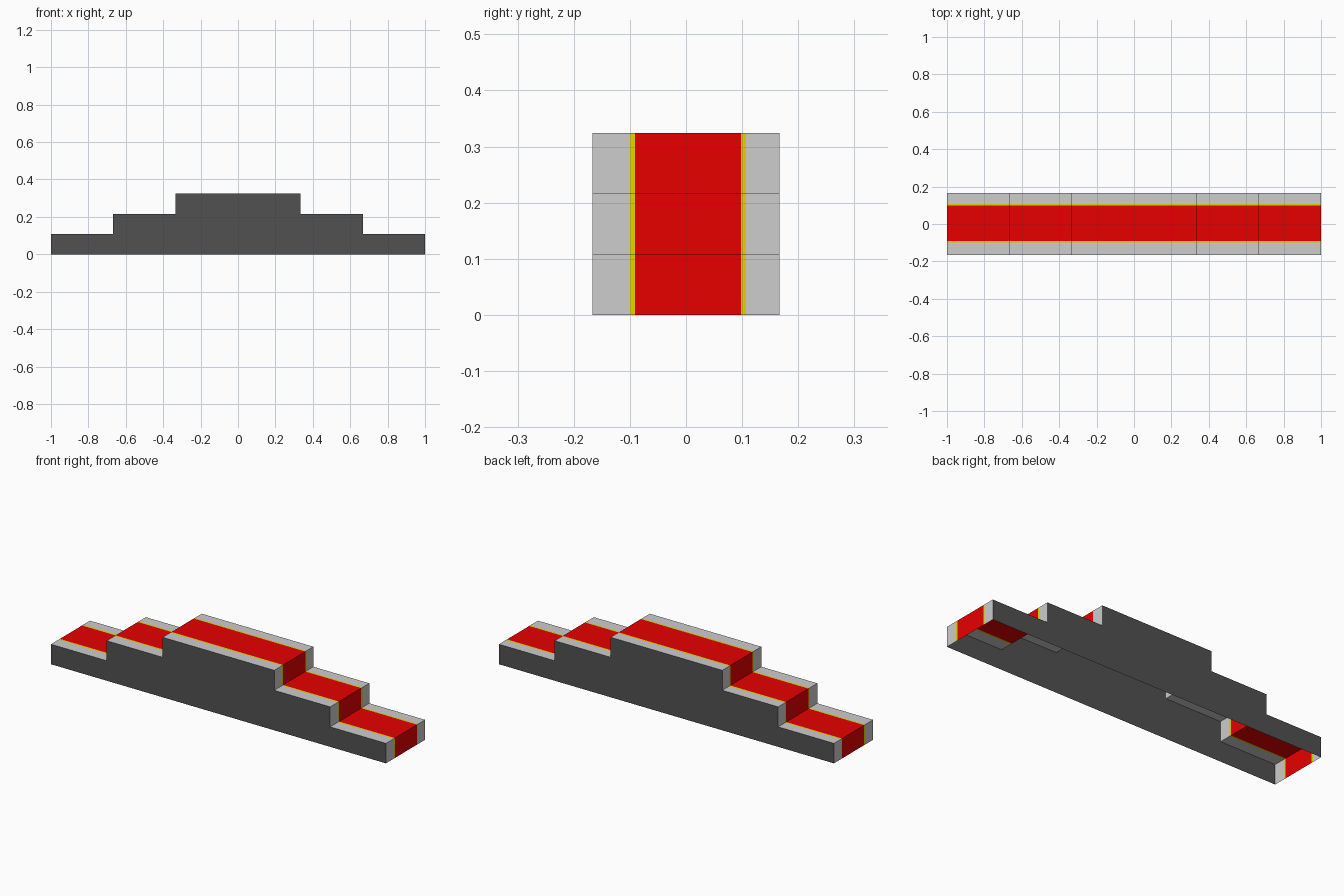
import bpy, bmesh

if "Cube" in bpy.data.objects:
    bpy.data.objects.remove(bpy.data.objects["Cube"])


def material(name, rgb):
    m = bpy.data.materials.new(name)
    m.diffuse_color = (*rgb, 1)
    m.use_nodes = True
    m.node_tree.nodes["Principled BSDF"].inputs["Base Color"].default_value = m.diffuse_color
    return m


STONE = material("light_grey", (0.61, 0.61, 0.61))
RED = material("carpet_red", (0.8, 0.0, 0.0))
YELLOW = material("trim_yellow", (0.78, 0.66, 0.0))
DARK = material("dark_grey", (0.083, 0.083, 0.083))

W, RISE = 0.1665, 0.108

# Stepped outline, left foot to right foot
half = []
for i, x in enumerate((1, 0.667, 0.333)):
    half += [(x, i * RISE), (x, (i + 1) * RISE)]
profile = [(-x, z) for x, z in half] + half[::-1]


def make_object(name, bm, mats):
    me = bpy.data.meshes.new(name)
    bm.to_mesh(me)
    bm.free()
    for m in mats:
        me.materials.append(m)
    ob = bpy.data.objects.new(name, me)
    bpy.context.collection.objects.link(ob)
    return ob


# Treads and risers, split across the width into stone, trim and carpet strips
STRIPS = [(-W, -0.1, 0), (-0.1, -0.091, 2), (-0.091, 0.098, 1),
          (0.098, 0.107, 2), (0.107, W, 0)]
bm = bmesh.new()
for (x0, z0), (x1, z1) in zip(profile, profile[1:]):
    for y0, y1, mat in STRIPS:
        f = bm.faces.new([bm.verts.new(c) for c in
                          ((x0, y0, z0), (x1, y0, z1), (x1, y1, z1), (x0, y1, z0))])
        f.material_index = mat
        f.normal_update()
        # face outward: up for treads, away from the centre for risers
        if f.normal.z + f.normal.x * x0 < 0:
            f.normal_flip()
make_object("carpeted_steps", bm, (STONE, RED, YELLOW))

# Side walls; the underside stays open
for name, y in (("front_wall", -W), ("back_wall", W)):
    bm = bmesh.new()
    f = bm.faces.new([bm.verts.new((x, y, z)) for x, z in profile])
    f.normal_update()
    if f.normal.y * y < 0:
        f.normal_flip()
    make_object(name, bm, (DARK,))
